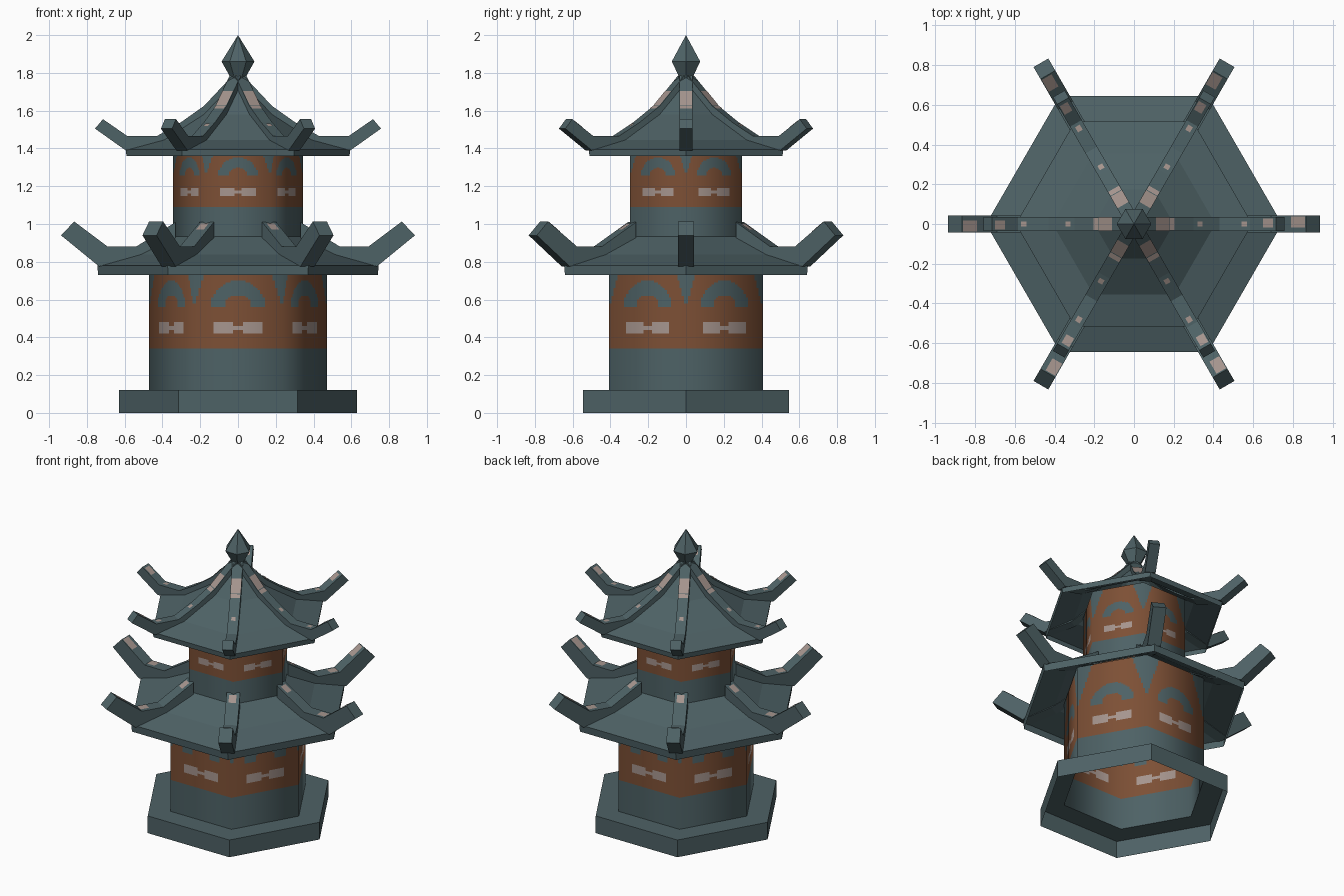
import bpy, bmesh, math
from mathutils import Vector

if "Cube" in bpy.data.objects:
    bpy.data.objects.remove(bpy.data.objects["Cube"])


def material(name, rgb):
    m = bpy.data.materials.new(name)
    m.diffuse_color = (*rgb, 1)
    m.use_nodes = True
    m.node_tree.nodes["Principled BSDF"].inputs["Base Color"].default_value = m.diffuse_color
    return m


TEAL = material("slate teal", (0.076, 0.122, 0.132))
RUST = material("rust brown", (0.205, 0.080, 0.036))
PALE = material("pale stone", (0.38, 0.30, 0.27))
MATS = [TEAL, RUST, PALE]


def corner(k, r, z):
    a = math.radians(60 * k)
    return Vector((r * math.cos(a), r * math.sin(a), z))


def make(name, verts, faces, mats):
    me = bpy.data.meshes.new(name)
    me.from_pydata(verts, [], faces)
    for m in mats:
        me.materials.append(m)
    ob = bpy.data.objects.new(name, me)
    bpy.context.collection.objects.link(ob)
    return ob


def hex_lathe(name, profile):
    """Six-sided open shell from (radius, z) points."""
    verts = [corner(k, r, z) for r, z in profile for k in range(6)]
    faces = []
    for i in range(len(profile) - 1):
        for k in range(6):
            j = (k + 1) % 6
            faces.append((6 * i + k, 6 * i + j, 6 * i + 6 + j, 6 * i + 6 + k))
    ob = make(name, verts, faces, [TEAL])
    bm = bmesh.new()
    bm.from_mesh(ob.data)
    bmesh.ops.remove_doubles(bm, verts=bm.verts, dist=1e-5)
    bmesh.ops.recalc_face_normals(bm, faces=bm.faces)
    bm.to_mesh(ob.data)
    bm.free()
    return ob


def wall_colour(d, half, h):
    """d: distance from the panel middle, h: height, in lower-storey units."""
    if h < 0.34:
        return 0
    waist = 0.012 if abs(d) < 0.02 else 0.03
    if abs(d) < 0.125 and abs(h - 0.45) < waist:
        return 2                                        # pale window
    if h > 0.565:
        outer = (d / 0.145) ** 2 + ((h - 0.56) / 0.14) ** 2
        inner = (d / 0.07) ** 2 + ((h - 0.56) / 0.065) ** 2
        if outer < 1 < inner:
            return 0                                    # arch
        if half - abs(d) < 0.055 * (h - 0.565) / 0.16:
            return 0                                    # wedge at the corner
    return 1


def wall(name, radius, z_low, z_band, z_top):
    """Hexagonal wall whose painted band is cut into small faces."""
    s, cols = radius / 0.47, 36
    rows = round((z_top - z_band) / (0.01 * s))
    zs = [z_low] + [z_band + (z_top - z_band) * i / rows for i in range(rows + 1)]
    n = 6 * cols
    ring = []
    for k in range(6):
        a, b = corner(k, radius, 0), corner(k + 1, radius, 0)
        ring += [a.lerp(b, c / cols) for c in range(cols)]
    verts = [(p.x, p.y, z) for z in zs for p in ring]
    faces, idx = [], []
    for i in range(len(zs) - 1):
        zm = (zs[i] + zs[i + 1]) / 2
        for c in range(n):
            e = (c + 1) % n
            faces.append((i * n + c, i * n + e, i * n + n + e, i * n + n + c))
            d = ((c % cols + 0.5) / cols - 0.5) * 0.47
            idx.append(wall_colour(d, 0.235, (zm - z_band) / s + 0.34))
    ob = make(name, verts, faces, MATS)
    for p, m in zip(ob.data.polygons, idx):
        p.material_index = m
        p.use_smooth = True
    # rounded shading over the six flat sides
    ob.data.normals_split_custom_set_from_vertices(
        [Vector((x, y, 0)).normalized() for x, y, z in verts])


def spin(p, k):
    a = math.radians(60 * k)
    x, y, z = p
    return (x * math.cos(a) - y * math.sin(a), x * math.sin(a) + y * math.cos(a), z)


def height(line, r):
    for (r0, z0), (r1, z1) in zip(line, line[1:]):
        if r0 <= r <= r1:
            return z0 + (z1 - z0) * (r - r0) / (r1 - r0)
    return line[-1][1]


def ridges(name, top, bottom, w, marks):
    """Six upturned beams with worn pale marks on their top faces."""
    for k in range(6):
        verts = []
        for (rt, zt), (rb, zb) in zip(top, bottom):
            verts += [(rt, -w, zt), (rt, w, zt), (rb, w, zb), (rb, -w, zb)]
        faces = [(0, 1, 2, 3)]
        for i in range(0, len(verts) - 4, 4):
            for j in range(4):
                m = (j + 1) % 4
                faces.append((i + j, i + 4 + j, i + 4 + m, i + m))
        e = len(verts) - 4
        faces.append((e + 3, e + 2, e + 1, e))
        cols = [0] * len(faces)
        for r0, r1, y0, y1 in marks:
            b = len(verts)
            for r, y in ((r0, y0), (r1, y0), (r1, y1), (r0, y1)):
                verts.append((r, y * w, height(top, r) + 0.004))
            faces.append((b, b + 1, b + 2, b + 3))
            cols.append(1)
        ob = make(f"{name}_{k + 1}", [spin(v, k) for v in verts], faces, [TEAL, PALE])
        for p, c in zip(ob.data.polygons, cols):
            p.material_index = c


# plinth, open below
hex_lathe("plinth", [(0.63, 0), (0.63, 0.12), (0.47, 0.12)])

# storeys
wall("lower_wall", 0.47, 0.12, 0.34, 0.86)
wall("upper_wall", 0.343, 0.93, 1.09, 1.46)

# roofs: fascia and sloping panels
hex_lathe("lower_roof", [(0.74, 0.73), (0.745, 0.78), (0.54, 0.838), (0.335, 0.937)])
hex_lathe("upper_roof", [(0.59, 1.36), (0.595, 1.395), (0.41, 1.445),
                         (0.2, 1.58), (0.02, 1.77)])

# roof ridges with upturned ends
ridges("lower_ridge",
       [(0.33, 1.01), (0.54, 0.88), (0.69, 0.88), (0.867, 1.013)],
       [(0.33, 0.92), (0.54, 0.825), (0.735, 0.775), (0.937, 0.94)], 0.043,
       [(0.35, 0.40, -0.6, 0.5), (0.63, 0.688, -0.7, 0.5), (0.79, 0.86, -0.4, 0.9)])
ridges("upper_ridge",
       [(0.03, 1.785), (0.18, 1.625), (0.30, 1.54), (0.43, 1.465), (0.585, 1.465),
        (0.715, 1.555)],
       [(0.02, 1.75), (0.18, 1.58), (0.29, 1.50), (0.41, 1.43), (0.595, 1.39),
        (0.757, 1.505)], 0.034,
       [(0.11, 0.178, -0.95, 0.95), (0.182, 0.205, -0.9, 0.9),
        (0.32, 0.345, -0.4, 0.4), (0.54, 0.57, -0.4, 0.4), (0.65, 0.70, -0.5, 0.8)])

# finial
hex_lathe("finial", [(0.04, 1.76), (0.045, 1.785), (0.087, 1.86), (0.0, 2.0)])
bpy.context.view_layer.update()
